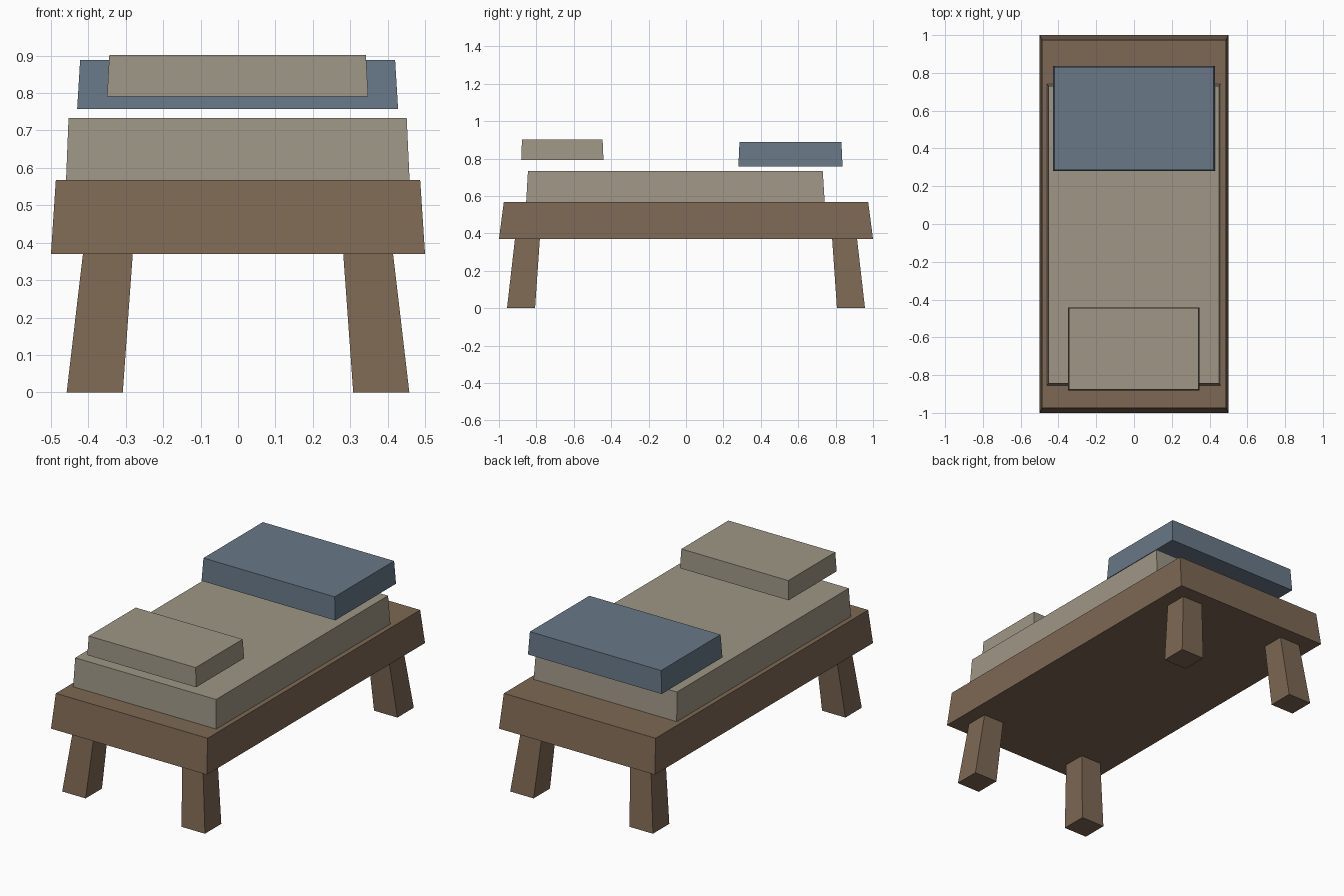
import bpy

if "Cube" in bpy.data.objects:
    bpy.data.objects.remove(bpy.data.objects["Cube"])


def material(name, rgb):
    m = bpy.data.materials.new(name)
    m.diffuse_color = (*rgb, 1)
    m.use_nodes = True
    m.node_tree.nodes["Principled BSDF"].inputs["Base Color"].default_value = m.diffuse_color
    return m


wood = material("wood", (0.205, 0.138, 0.087))
linen = material("linen", (0.342, 0.305, 0.238))
blue = material("blue_cloth", (0.138, 0.188, 0.242))


def block(name, bottom, top, mat):
    """Tapered box; bottom and top are (x0, x1, y0, y1, z)."""
    verts = []
    for x0, x1, y0, y1, z in (bottom, top):
        verts += [(x0, y0, z), (x1, y0, z), (x1, y1, z), (x0, y1, z)]
    sides = [(i, (i + 1) % 4, (i + 1) % 4 + 4, i + 4) for i in range(4)]
    mesh = bpy.data.meshes.new(name)
    mesh.from_pydata(verts, [], [(3, 2, 1, 0), (4, 5, 6, 7)] + sides)
    mesh.materials.append(mat)
    obj = bpy.data.objects.new(name, mesh)
    bpy.context.collection.objects.link(obj)
    return obj


# Bed base
block("bed_frame", (-0.5, 0.5, -1, 1, 0.37), (-0.487, 0.487, -0.974, 0.974, 0.568), wood)

# Splayed legs, one per corner
for sx, side in ((-1, "left"), (1, "right")):
    for sy, end in ((-1, "front"), (1, "back")):
        def corner(a, b, c, d, z):
            return (*sorted((sx * a, sx * b)), *sorted((sy * c, sy * d)), z)
        block(f"{end}_{side}_leg", corner(0.308, 0.458, 0.807, 0.957, 0),
              corner(0.281, 0.414, 0.781, 0.914, 0.375), wood)

# Bedding
block("mattress", (-0.46, 0.459, -0.855, 0.742, 0.56), (-0.453, 0.451, -0.845, 0.731, 0.734), linen)
block("pillow", (-0.43, 0.428, 0.28, 0.837, 0.757), (-0.422, 0.42, 0.286, 0.831, 0.889), blue)
block("folded_blanket", (-0.35, 0.348, -0.881, -0.441, 0.791), (-0.344, 0.342, -0.877, -0.446, 0.902), linen)
